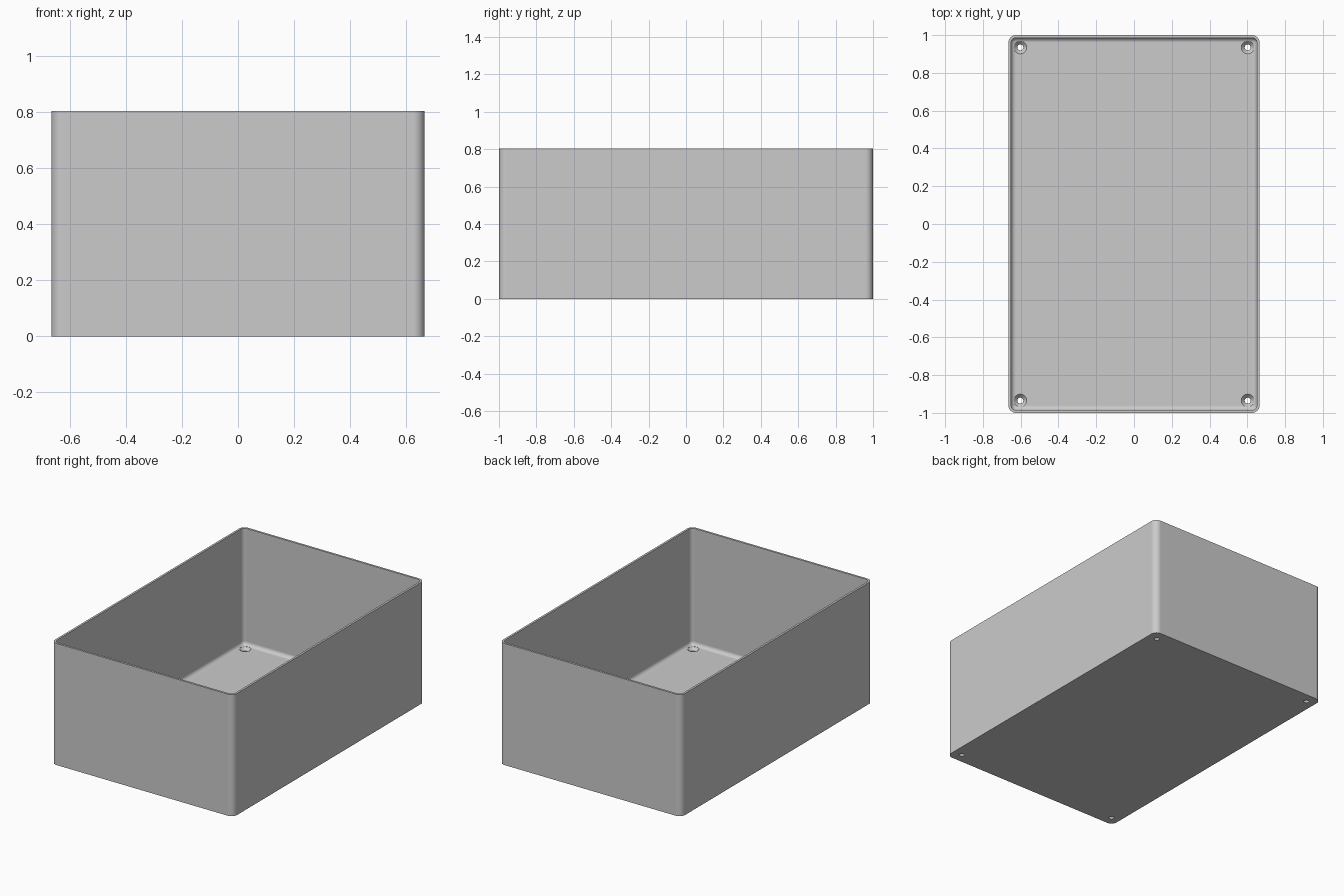
import bpy
import bmesh
import math

HALF_X, HALF_Y, HEIGHT = 0.665, 1.0, 0.803
CORNER, WALL, FLOOR, FILLET = 0.04, 0.014, 0.033, 0.025
SCREW_X, SCREW_Y = 0.602, 0.935
ARC = 8       # steps per rounded corner
SIDES = 32    # steps round a screw hole

default_cube = bpy.data.objects.get("Cube")
if default_cube:
    bpy.data.objects.remove(default_cube, do_unlink=True)

grey = bpy.data.materials.new("plain grey")
grey.use_nodes = True
grey.diffuse_color = (0.6, 0.6, 0.6, 1)
grey.node_tree.nodes["Principled BSDF"].inputs["Base Color"].default_value = (0.6, 0.6, 0.6, 1)


def rounded_rectangle(inset, z):
    """Points of the box outline, moved inwards by inset."""
    radius = max(CORNER - inset, 0.004)
    points = []
    for corner, (sx, sy) in enumerate([(1, 1), (-1, 1), (-1, -1), (1, -1)]):
        cx = sx * (HALF_X - inset - radius)
        cy = sy * (HALF_Y - inset - radius)
        for step in range(ARC + 1):
            a = (corner + step / ARC) * math.pi / 2
            points.append((cx + radius * math.cos(a), cy + radius * math.sin(a), z))
    return points


def circle(cx, cy, radius, z):
    turns = [2 * math.pi * i / SIDES for i in range(SIDES)]
    return [(cx + radius * math.cos(a), cy + radius * math.sin(a), z) for a in turns]


def add_stack(bm, loops):
    """Join a stack of equal loops with quads and close both ends."""
    rings = [[bm.verts.new(p) for p in loop] for loop in loops]
    for low, high in zip(rings, rings[1:]):
        for i in range(len(low)):
            j = (i + 1) % len(low)
            bm.faces.new((low[i], low[j], high[j], high[i]))
    bm.faces.new(list(reversed(rings[0])))
    bm.faces.new(rings[-1])


def make_object(name, bm):
    bmesh.ops.recalc_face_normals(bm, faces=bm.faces)
    mesh = bpy.data.meshes.new(name)
    bm.to_mesh(mesh)
    bm.free()
    mesh.materials.append(grey)
    obj = bpy.data.objects.new(name, mesh)
    bpy.context.collection.objects.link(obj)
    return obj


# Open box: outer wall, flat rim, inner wall, filleted floor
section = [(0, 0), (0, HEIGHT), (WALL, HEIGHT)]
for step in range(7):
    a = step / 6 * math.pi / 2
    section.append((WALL + FILLET * (1 - math.cos(a)), FLOOR + FILLET * (1 - math.sin(a))))
bm = bmesh.new()
add_stack(bm, [rounded_rectangle(inset, z) for inset, z in section])
box = make_object("open_box", bm)

# Countersunk screw holes in the four floor corners
hole_section = [(0.016, -0.05), (0.016, 0.014), (0.034, FLOOR), (0.034, 0.1)]
bm = bmesh.new()
for sx in (-1, 1):
    for sy in (-1, 1):
        add_stack(bm, [circle(sx * SCREW_X, sy * SCREW_Y, r, z) for r, z in hole_section])
cutter = make_object("screw_hole_cutter", bm)
cutter.hide_render = True

cut = box.modifiers.new("screw_holes", "BOOLEAN")
cut.operation = "DIFFERENCE"
cut.solver = "EXACT"
cut.object = cutter

bpy.ops.object.select_all(action="DESELECT")
box.select_set(True)
bpy.context.view_layer.objects.active = box
bpy.ops.object.modifier_apply(modifier=cut.name)
bpy.data.objects.remove(cutter, do_unlink=True)

# Smooth corners and fillets, crisp edges, flat panels
bpy.ops.object.shade_smooth_by_angle(angle=math.radians(30))
flat = box.modifiers.new("flat_panels", "WEIGHTED_NORMAL")
flat.keep_sharp = True
